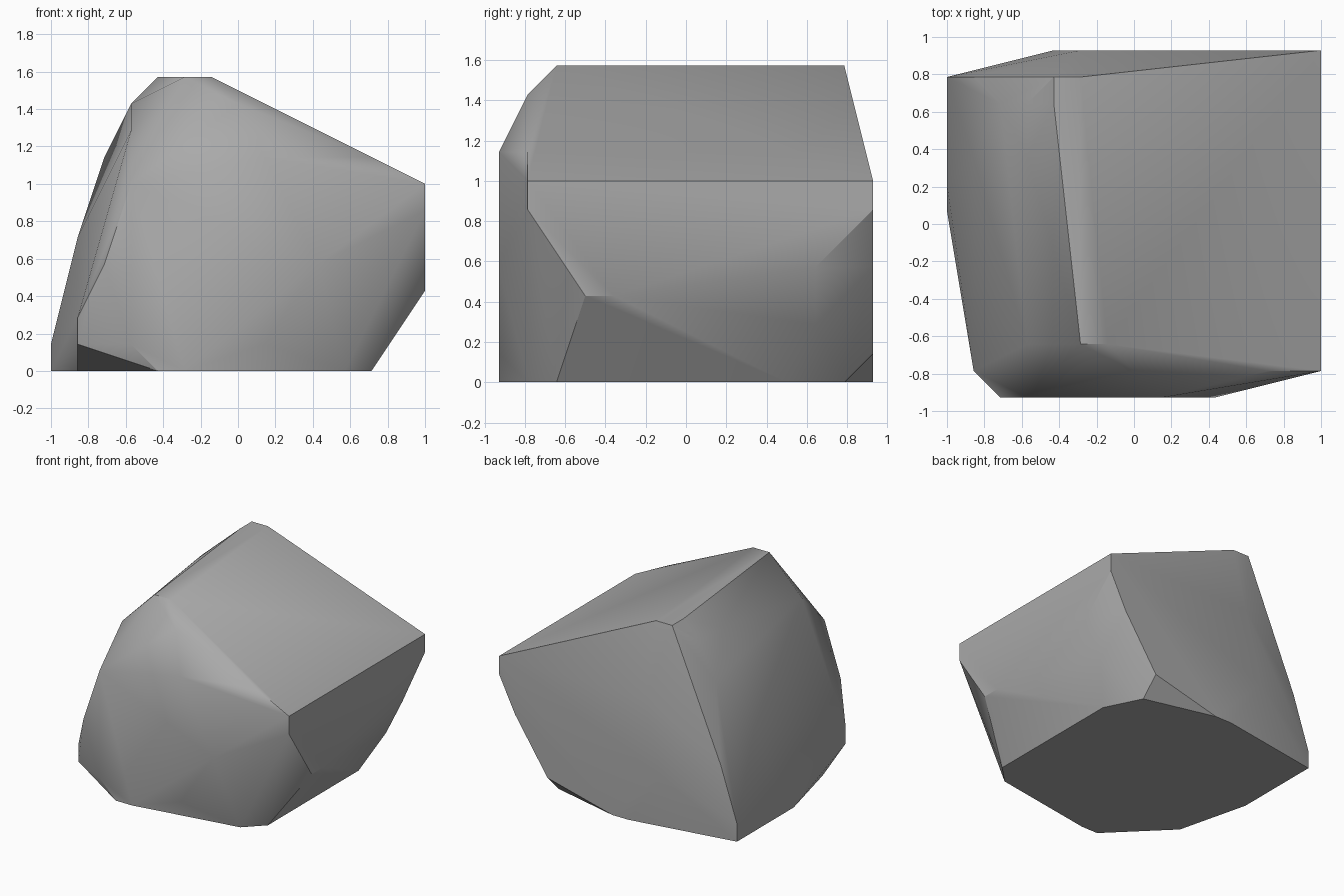
import bpy
import bmesh
import math

# Remove only the default object
default_cube = bpy.data.objects.get("Cube")
if default_cube:
    bpy.data.objects.remove(default_cube, do_unlink=True)

UNIT = 1 / 7  # the boulder's corners are chipped on a coarse regular lattice


def make_material(name, colour):
    material = bpy.data.materials.new(name)
    material.use_nodes = True
    material.diffuse_color = colour
    shader = material.node_tree.nodes["Principled BSDF"]
    shader.inputs["Base Color"].default_value = colour
    shader.inputs["Roughness"].default_value = 0.9
    return material


def lattice_point(x, y, z):
    """Convert lattice steps to a position; y is offset by half a step."""
    return (x * UNIT, (y - 0.5) * UNIT, z * UNIT)


# Corner outlines of the boulder, grouped by height in lattice steps
footprint = [(-7, 6), (-7, 1), (-6, -3), (-3, -6), (-2, -6), (4, -5),
             (5, -4), (5, 4), (4, 6), (0, 7), (-1, 7)]
base_chamfer = [(-7, 6), (-7, 2), (-6, -5), (-4, -6), (1, -6), (4, 7)]
lower_corners = [(-6, -5), (6, 5)]
undercut = [(7, -3), (7, -2), (-3, 7)]
waist = [(-6, 6), (-5, -6), (3, -6), (6, 7), (7, 5)]
left_bulge = [(-6, 3)]
side_edge = [(7, -5), (7, 7)]
shoulder = [(7, -5), (7, 7), (-4, -6), (-2, 7)]
upper_corners = [(-5, 5), (1, -6), (5, -5)]
front_chip = [(-4, -4)]
brow = [(-4, 3), (-4, 5), (0, -5)]
summit = [(-3, 6), (-2, 6), (-3, 5), (-2, -4), (-1, -4)]

levels = [footprint, base_chamfer, lower_corners, undercut, waist, left_bulge,
          side_edge, shoulder, upper_corners, front_chip, brow, summit]

# Wrap the corners in a tight faceted skin
bm = bmesh.new()
for height, outline in enumerate(levels):
    for x, y in outline:
        bm.verts.new(lattice_point(x, y, height))
bmesh.ops.convex_hull(bm, input=bm.verts[:], use_existing_faces=False)

# Drop corners that ended up inside, then merge coplanar facets
loose = [vert for vert in bm.verts if not vert.link_faces]
bmesh.ops.delete(bm, geom=loose, context="VERTS")
bmesh.ops.dissolve_limit(bm, angle_limit=math.radians(1),
                         verts=bm.verts[:], edges=bm.edges[:])
bmesh.ops.recalc_face_normals(bm, faces=bm.faces[:])

mesh = bpy.data.meshes.new("boulder")
bm.to_mesh(mesh)
bm.free()

boulder = bpy.data.objects.new("boulder", mesh)
bpy.context.collection.objects.link(boulder)
mesh.materials.append(make_material("stone grey", (0.4, 0.4, 0.4, 1)))

# Soft facets with crisp main edges
bpy.ops.object.select_all(action="DESELECT")
boulder.select_set(True)
bpy.context.view_layer.objects.active = boulder
bpy.ops.object.shade_smooth_by_angle(angle=math.radians(30))
